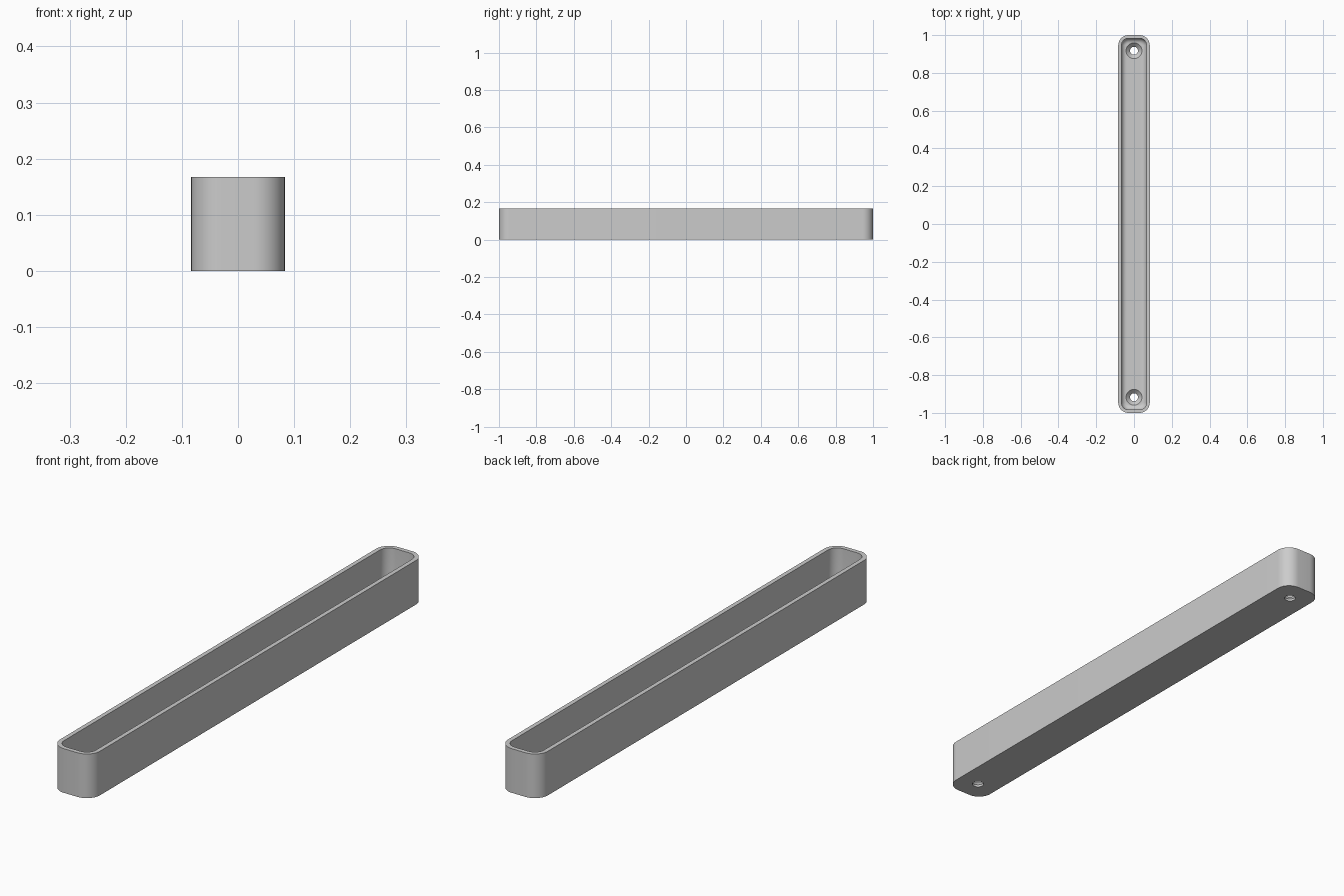
import bpy, bmesh, math

cube = bpy.data.objects.get("Cube")
if cube:
    bpy.data.objects.remove(cube, do_unlink=True)

HALF_X, HALF_Y, HEIGHT = 0.0835, 1.0, 0.167
WALL, FLOOR, CORNER, FILLET = 0.0167, 0.03, 0.055, 0.028
HOLE_Y, HOLE_R, SINK_R = 0.917, 0.021, 0.042

grey = bpy.data.materials.new("plain grey")
grey.use_nodes = True
colour = (0.6, 0.6, 0.6, 1)
grey.diffuse_color = colour
grey.node_tree.nodes["Principled BSDF"].inputs["Base Color"].default_value = colour


def rounded_ring(bm, inset, z, steps=12):
    """Rounded rectangle of vertices, inset from the outer outline."""
    r = max(CORNER - inset, 0.006)
    cx, cy = HALF_X - inset - r, HALF_Y - inset - r
    ring = []
    for q, (sx, sy) in enumerate([(1, 1), (-1, 1), (-1, -1), (1, -1)]):
        for i in range(steps + 1):
            a = (q + i / steps) * math.pi / 2
            ring.append(bm.verts.new((sx * cx + r * math.cos(a), sy * cy + r * math.sin(a), z)))
    return ring


def loft(bm, rings):
    """Closed skin through matching rings, capped at both ends."""
    for a, b in zip(rings, rings[1:]):
        for i in range(len(a)):
            j = (i + 1) % len(a)
            bm.faces.new((a[i], a[j], b[j], b[i]))
    bm.faces.new(rings[0])
    bm.faces.new(rings[-1])
    bmesh.ops.recalc_face_normals(bm, faces=bm.faces)


def make_object(name, bm):
    mesh = bpy.data.meshes.new(name)
    bm.to_mesh(mesh)
    bm.free()
    mesh.materials.append(grey)
    obj = bpy.data.objects.new(name, mesh)
    bpy.context.collection.objects.link(obj)
    return obj


# Tray: outer wall, rim, inner wall, rounded inside edge and floor
bm = bmesh.new()
rings = [rounded_ring(bm, 0, 0), rounded_ring(bm, 0, HEIGHT), rounded_ring(bm, WALL, HEIGHT)]
for i in range(9):
    a = i / 8 * math.pi / 2
    rings.append(rounded_ring(bm, WALL + FILLET * (1 - math.cos(a)),
                              FLOOR + FILLET * (1 - math.sin(a))))
loft(bm, rings)
tray = make_object("tray", bm)

# Countersunk screw holes through the floor at both ends
for side, name in ((-1, "front_hole_cutter"), (1, "back_hole_cutter")):
    bm = bmesh.new()
    profile = [(HOLE_R, -0.02), (HOLE_R, FLOOR + HOLE_R - SINK_R), (SINK_R, FLOOR), (SINK_R, 0.1)]
    sides = 32
    loft(bm, [[bm.verts.new((r * math.cos(k * math.tau / sides),
                             side * HOLE_Y + r * math.sin(k * math.tau / sides), z))
               for k in range(sides)] for r, z in profile])
    cutter = make_object(name, bm)
    cutter.hide_render = True
    cutter.hide_set(True)
    cut = tray.modifiers.new(name, "BOOLEAN")
    cut.operation = "DIFFERENCE"
    cut.solver = "EXACT"
    cut.object = cutter

# Apply the cuts, drop the cutters, then shade smooth with sharp edges
bpy.ops.object.select_all(action="DESELECT")
bpy.context.view_layer.objects.active = tray
tray.select_set(True)
for mod in list(tray.modifiers):
    cutter = mod.object
    bpy.ops.object.modifier_apply(modifier=mod.name)
    bpy.data.objects.remove(cutter, do_unlink=True)
bpy.ops.object.shade_smooth_by_angle(angle=math.radians(30))
